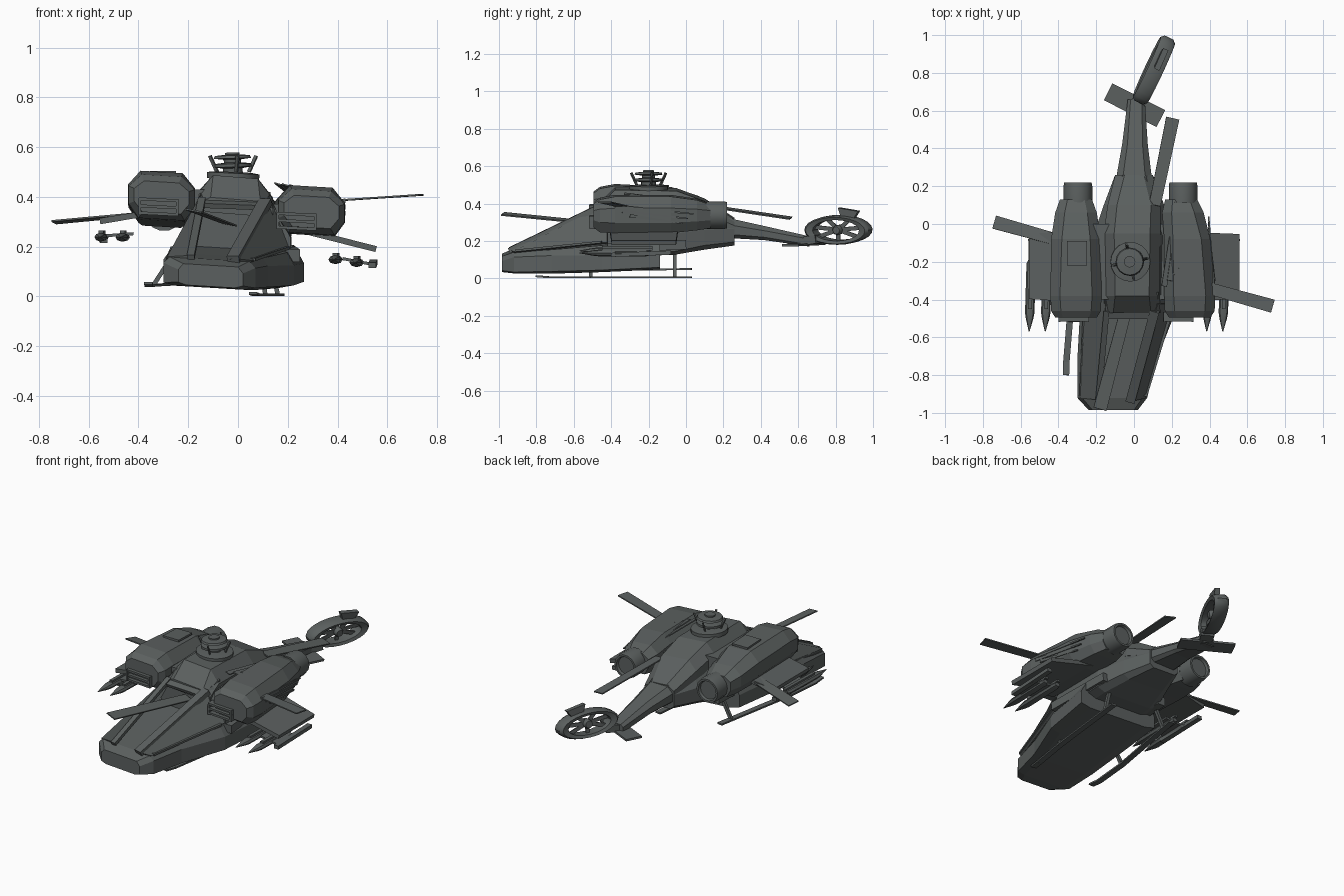
import bpy, bmesh, math
from mathutils import Vector

grey = bpy.data.materials.new("dark gunmetal")
grey.diffuse_color = (0.105, 0.117, 0.115, 1)


def finish(name, bm, smooth=False):
    bmesh.ops.recalc_face_normals(bm, faces=bm.faces)
    me = bpy.data.meshes.new(name)
    bm.to_mesh(me)
    bm.free()
    me.materials.append(grey)
    ob = bpy.data.objects.new(name, me)
    bpy.context.collection.objects.link(ob)
    if smooth:
        for p in me.polygons:
            p.use_smooth = True
        me.set_sharp_from_angle(angle=math.radians(35))
    return ob


def loft(name, sections, roll=0.0, bottom=0.75):
    """Eight-sided hull; section = y, centre x, width, top width, z bottom, z low, z high, z top."""
    bm = bmesh.new()
    rings = []
    for y, cx, w, wt, zb, zl, zh, zt in sections:
        half = [(w * bottom, zb), (w, zl), (w, zh), (wt, zt)]
        pts = half + [(-x, z) for x, z in reversed(half)]
        rings.append([bm.verts.new((cx + x, y, z - roll * x)) for x, z in pts])
    for a, b in zip(rings, rings[1:]):
        for i in range(8):
            bm.faces.new((a[i], a[(i + 1) % 8], b[(i + 1) % 8], b[i]))
    bm.faces.new(rings[0])
    bm.faces.new(rings[-1])
    return finish(name, bm)


def bridge(name, bottom, top):
    """Closed block between two quads."""
    bm = bmesh.new()
    a, b = ([bm.verts.new(p) for p in q] for q in (bottom, top))
    bm.faces.new(a)
    bm.faces.new(b)
    for i in range(4):
        bm.faces.new((a[i], a[(i + 1) % 4], b[(i + 1) % 4], b[i]))
    return finish(name, bm)


def panel(name, corners, thick):
    q = [Vector(c) for c in corners]
    n = (q[2] - q[0]).cross(q[3] - q[1]).normalized() * thick / 2
    return bridge(name, [p - n for p in q], [p + n for p in q])


def beam(name, a, b, width, thick, tip=1.0, up=(0, 0, 1)):
    """Flat bar from a to b."""
    a, b = Vector(a), Vector(b)
    d = (b - a).normalized()
    s = d.cross(Vector(up)).normalized()
    n = s.cross(d)
    ends = [[p + s * width / 2 * k * i + n * thick / 2 * j for i, j in ((-1, -1), (1, -1), (1, 1), (-1, 1))]
            for p, k in ((a, 1), (b, tip))]
    return bridge(name, *ends)


def turned(name, origin, axis, profile, seg=16, flat=1.0):
    """Revolve (radius, distance) profile around an axis, optionally flattened in z."""
    rot = Vector((0, 0, 1)).rotation_difference(Vector(axis)).to_matrix()
    bm = bmesh.new()
    rings = []
    for r, h in profile:
        ring = []
        for t in range(seg):
            p = rot @ Vector((r * math.cos(t * math.tau / seg), r * math.sin(t * math.tau / seg), h))
            ring.append(bm.verts.new(Vector(origin) + Vector((p.x, p.y, p.z * flat))))
        rings.append(ring)
    for a, b in zip(rings, rings[1:]):
        for i in range(seg):
            j = (i + 1) % seg
            bm.faces.new((a[i], a[j], b[j], b[i]))
    bm.faces.new(rings[0])
    bm.faces.new(rings[-1])
    return finish(name, bm, True)


# Lower hull, leaning slightly to the right
loft("lower_hull", [
    (-0.985, -0.11, 0.13, 0.11, 0.04, 0.05, 0.10, 0.125),
    (-0.92, -0.115, 0.185, 0.16, 0.035, 0.045, 0.125, 0.15),
    (-0.72, -0.09, 0.21, 0.19, 0.035, 0.05, 0.135, 0.165),
    (-0.45, -0.03, 0.255, 0.225, 0.045, 0.06, 0.14, 0.19),
    (-0.14, 0.0, 0.265, 0.225, 0.06, 0.075, 0.15, 0.22)], 0.06)

# Open cockpit: side panes and frames, the middle pane is missing
panel("left_pane", [(-0.28, -0.92, 0.155), (-0.255, -0.42, 0.20), (-0.145, -0.42, 0.405), (-0.19, -0.93, 0.16)], 0.014)
panel("right_pane", [(0.055, -0.92, 0.14), (0.20, -0.42, 0.19), (0.12, -0.42, 0.40), (-0.03, -0.94, 0.15)], 0.014)
beam("left_frame", (-0.19, -0.94, 0.158), (-0.145, -0.46, 0.39), 0.03, 0.02)
beam("right_frame", (-0.02, -0.94, 0.148), (0.11, -0.46, 0.38), 0.05, 0.03)
panel("canopy_roof", [(-0.15, -0.50, 0.365), (0.11, -0.50, 0.355), (0.13, -0.36, 0.41), (-0.15, -0.36, 0.42)], 0.02)
for s in (-1, 1):
    beam("sill_rail", (-0.11 + s * 0.165, -0.91, 0.148), (-0.03 + s * 0.225, -0.45, 0.195), 0.03, 0.012)

# Rear cabin belly and tail boom
loft("rear_body", [
    (-0.42, -0.01, 0.22, 0.15, 0.12, 0.14, 0.25, 0.38),
    (-0.06, 0.0, 0.215, 0.14, 0.135, 0.155, 0.25, 0.40),
    (0.10, 0.0, 0.16, 0.11, 0.16, 0.185, 0.27, 0.35),
    (0.26, 0.0, 0.10, 0.06, 0.18, 0.20, 0.27, 0.32)], 0.05)
loft("tail_boom", [
    (0.24, 0.0, 0.095, 0.06, 0.215, 0.235, 0.285, 0.32),
    (0.42, 0.005, 0.068, 0.04, 0.205, 0.22, 0.255, 0.28),
    (0.66, 0.012, 0.045, 0.03, 0.17, 0.18, 0.21, 0.225)])
beam("tail_neck", (0.015, 0.63, 0.197), (0.06, 0.71, 0.21), 0.075, 0.045)

# Gearbox housing beneath the rotor
loft("rotor_housing", [
    (-0.47, -0.01, 0.15, 0.10, 0.33, 0.34, 0.365, 0.39),
    (-0.38, -0.01, 0.145, 0.09, 0.34, 0.35, 0.41, 0.48),
    (-0.05, -0.01, 0.15, 0.095, 0.33, 0.34, 0.41, 0.475),
    (0.10, 0.0, 0.14, 0.09, 0.30, 0.31, 0.36, 0.42),
    (0.26, 0.0, 0.10, 0.05, 0.25, 0.26, 0.29, 0.32)], 0.08)

# Rotor mast with stacked plates
hub = (-0.02, -0.20, 0.47)
turned("mast_collar", hub, (0.05, 0, 1), [(0.105, 0), (0.105, 0.025), (0.07, 0.03)], 20)
turned("rotor_hub", hub, (-0.03, 0, 1),
       [(0.04, 0), (0.04, 0.045), (0.075, 0.05), (0.075, 0.063), (0.035, 0.068), (0.035, 0.08),
        (0.075, 0.085), (0.07, 0.096), (0.03, 0.10), (0.03, 0.108)], 16)
for k in range(4):
    d = Vector((math.cos(0.2 + k * math.pi / 2), math.sin(0.2 + k * math.pi / 2), 0))
    o = Vector(hub)
    beam("hub_link", o + d * 0.065 + Vector((0, 0, 0.03)), o + d * 0.095 + Vector((0, 0, 0.095)), 0.014, 0.008,
         up=(0.3, 0.4, 0))

# Broken rotor blades
for a, b, up in (((-0.40, -0.085, 0.33), (-0.74, 0.01, 0.298), (0, 0.15, 1)),
                 ((-0.035, -0.43, 0.29), (-0.18, -0.98, 0.345), (0.2, 0, 1)),
                 ((0.11, 0.10, 0.39), (0.205, 0.56, 0.322), (0.15, 0, 1)),
                 ((0.36, -0.33, 0.383), (0.735, -0.435, 0.408), (0, 0, 1))):
    beam("rotor_blade", a, b, 0.062, 0.007, 1.15, up)

# Engine nacelles with intakes and exhausts
for side, cx, zo, rear, drop in ((-1, -0.307, 0.41, 0.0, 0.05), (1, 0.295, 0.352, -0.045, 0.0)):
    loft("engine_nacelle", [
        (y, cx + rear * k, w, wt, zo - b - drop * k, zo - b * 0.45 - drop * k, zo + t * 0.35 - drop * k, zo + t - drop * k)
        for y, k, w, wt, b, t in ((-0.495, 0, 0.11, 0.07, 0.075, 0.05),
                                  (-0.46, 0, 0.132, 0.08, 0.10, 0.075),
                                  (-0.38, 0, 0.135, 0.085, 0.105, 0.09),
                                  (-0.08, 0.3, 0.132 if side < 0 else 0.122, 0.075, 0.105, 0.09),
                                  (0.06, 0.8, 0.11, 0.06, 0.09, 0.07),
                                  (0.13, 1, 0.085, 0.045, 0.08, 0.045))], 0.06, 0.7)
    turned("exhaust", (cx + rear + 0.01, 0.11, 0.338), (0, 1, 0),
           [(0.076, 0), (0.076, 0.09), (0.072, 0.11), (0.06, 0.11), (0.055, 0.095)], 14)
    ix = cx - 0.012 if side < 0 else cx - 0.06
    for x in (-0.075, 0.075):
        beam("intake_side", (ix + x, -0.50, zo - 0.082), (ix + x, -0.50, zo - 0.018), 0.01, 0.035, up=(0, 1, 0))
    for z in (-0.078, -0.05, -0.022):
        beam("intake_slat", (ix - 0.08, -0.49, zo + z + 0.004), (ix + 0.08, -0.49, zo + z - 0.004), 0.05, 0.012)
    if side < 0:
        beam("nacelle_hatch", (cx + 0.005, -0.22, zo + 0.088), (cx + 0.005, -0.09, zo + 0.084), 0.105, 0.012)
    beam("engine_mount", (0.0, -0.2, zo - 0.02), (cx, -0.2, zo - 0.02), 0.4, 0.08)

# Torn panels over the right engine, on its top and outer side
for i in range(5):
    x = 0.16 + i * 0.03
    beam("torn_panel", (x, -0.33 + i * 0.03, 0.452 - i * 0.004), (x + 0.06 - i * 0.012, 0.12 - i * 0.02, 0.40 - i * 0.006),
         0.03, 0.006, 0.3, (0.3, 0, 1))
for i in range(3):
    beam("torn_strip", (0.428, -0.38 + i * 0.04, 0.385 - i * 0.025), (0.395, 0.04 - i * 0.03, 0.345 - i * 0.025),
         0.018, 0.008, 0.4, (1, 0, 0))

# Stub wings, weapon racks and missiles
for s, root, tip, zm in ((-1, (-0.36, -0.225, 0.335), (-0.555, -0.225, 0.302), 0.238),
                         (1, (0.22, -0.225, 0.275), (0.555, -0.225, 0.19), 0.138)):
    beam("stub_wing", root, tip, 0.37, 0.024, 0.93)
    for x, dz in ((0.385, 0.01), (0.47, -0.002)):
        px = -x - 0.085 if s < 0 else x
        zz = zm + (0.0 if s < 0 else dz)
        turned("missile", (px, -0.57, zz), (0.03, 1, 0),
               [(0.002, 0), (0.02, 0.07), (0.025, 0.10), (0.025, 0.36), (0.016, 0.38)], 8, 0.7)
        beam("missile_rail", (px + 0.005, -0.45, zz + 0.02), (px + 0.012, -0.18, zz + 0.02), 0.02, 0.012)
    beam("rack_bar", (s * 0.42, -0.30, zm + 0.014), (s * 0.555, -0.30, zm - 0.004 - s * 0.008), 0.16, 0.012)
    beam("outer_launcher", (s * 0.54, -0.40, zm - 0.012), (s * 0.545, -0.08, zm), 0.03, 0.022)
    beam("side_sponson", (s * 0.215, -0.42, 0.175 - s * 0.012), (s * 0.20, 0.0, 0.18), 0.07, 0.05, 0.7)

# Landing skids with struts
for pts in ([(-0.36, -0.80, 0.052), (-0.358, -0.73, 0.043), (-0.34, -0.51, 0.045), (-0.25, 0.03, 0.05)],
            [(0.06, -0.80, 0.012), (0.075, -0.73, 0.006), (0.11, -0.51, 0.006), (0.17, 0.03, 0.006)]):
    for a, b in zip(pts, pts[1:]):
        beam("skid", a, b, 0.034, 0.01)
    for t in (-0.51, -0.06):
        p = Vector(pts[2]).lerp(Vector(pts[3]), (t + 0.51) / 0.54)
        beam("skid_strut", p, (p.x * 0.8, t, 0.15), 0.018, 0.018, up=(0, 1, 0))

# Shrouded tail fan: flattened ring in an upright plane, turned to the right
centre = Vector((0.105, 0.815, 0.26))
d1, d2 = Vector((0.42, 0.90, 0)).normalized(), Vector((0.10, -0.05, 1)).normalized()
dn = d1.cross(d2).normalized()
bm = bmesh.new()
N = 24
rings = []
for i in range(N):
    t = i * math.tau / N
    e = d1 * math.cos(t) * 0.19 + d2 * math.sin(t) * 0.078
    rings.append([bm.verts.new(centre + e * k + dn * o) for k, o in
                  ((1, -0.025), (1, 0.025), (0.92, 0.042), (0.72, 0.035), (0.72, -0.035), (0.92, -0.042))])
for i in range(N):
    a, b = rings[i], rings[(i + 1) % N]
    for j in range(6):
        bm.faces.new((a[j], a[(j + 1) % 6], b[(j + 1) % 6], b[j]))
finish("fan_shroud", bm, True)
turned("fan_hub", centre - dn * 0.03, dn, [(0.022, 0), (0.026, 0.01), (0.026, 0.05), (0.02, 0.06)], 12)
for i in range(7):
    t = i * math.tau / 7 + 0.2
    beam("fan_blade", centre, centre + d1 * math.cos(t) * 0.145 + d2 * math.sin(t) * 0.06, 0.022, 0.008, up=dn)

# Tail fin and tailplane
beam("tail_fin", centre + d1 * 0.06 + d2 * 0.06, centre + d1 * 0.068 + d2 * 0.11, 0.07, 0.03, 1.7, dn)
beam("tailplane", (-0.137, 0.70, 0.185), (0.142, 0.558, 0.178), 0.10, 0.012)
